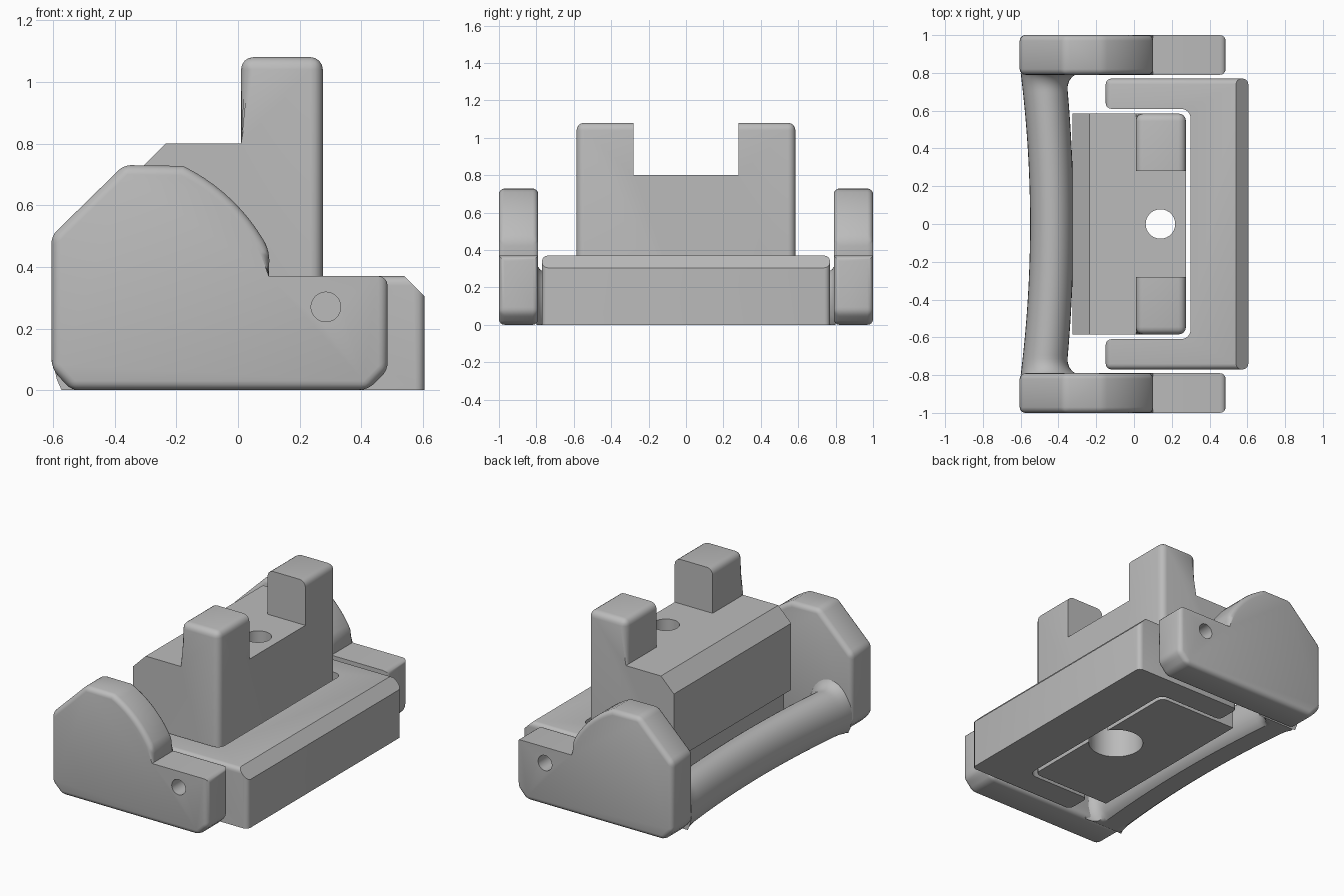
import bpy, bmesh, math
from mathutils import Vector

if "Cube" in bpy.data.objects:
    bpy.data.objects.remove(bpy.data.objects["Cube"], do_unlink=True)

grey = bpy.data.materials.new("plain_grey")
grey.use_nodes = True
grey.diffuse_color = (0.5, 0.5, 0.5, 1)
grey.node_tree.nodes["Principled BSDF"].inputs["Base Color"].default_value = (0.5, 0.5, 0.5, 1)


def finish(name, bm):
    bmesh.ops.recalc_face_normals(bm, faces=bm.faces)
    mesh = bpy.data.meshes.new(name)
    bm.to_mesh(mesh)
    bm.free()
    obj = bpy.data.objects.new(name, mesh)
    bpy.context.collection.objects.link(obj)
    mesh.materials.append(grey)
    return obj


def extrude(points, offset):
    """Solid from a closed 3D outline pushed along an offset."""
    bm = bmesh.new()
    face = bm.faces.new([bm.verts.new(p) for p in points])
    new = bmesh.ops.extrude_face_region(bm, geom=[face])["geom"]
    bmesh.ops.translate(bm, vec=offset, verts=[v for v in new if isinstance(v, bmesh.types.BMVert)])
    bmesh.ops.recalc_face_normals(bm, faces=bm.faces)
    return bm


def bevel(bm, rule, width, segments=4):
    edges = [e for e in bm.edges if rule(e.verts[0].co, e.verts[1].co, e)]
    bmesh.ops.bevel(bm, geom=edges, offset=width, segments=segments, profile=0.5,
                    affect='EDGES', clamp_overlap=True)


def cut(obj, cutter):
    bpy.context.view_layer.objects.active = obj
    mod = obj.modifiers.new("cut", 'BOOLEAN')
    mod.operation, mod.object, mod.solver = 'DIFFERENCE', cutter, 'EXACT'
    bpy.ops.object.modifier_apply(modifier=mod.name)
    bpy.data.objects.remove(cutter, do_unlink=True)


def cylinder(center, radius, depth, along_y=False):
    bm = bmesh.new()
    bmesh.ops.create_cone(bm, cap_ends=True, segments=40, radius1=radius, radius2=radius, depth=depth)
    obj = finish("cutter", bm)
    obj.location = center
    obj.rotation_euler.x = math.pi / 2 if along_y else 0
    obj.hide_render = True
    bpy.context.view_layer.update()
    return obj


def near(a, b):
    return abs(a - b) < 0.002


# Side plates: chamfered back, curved front shoulder, low pivot arm
ARM_Z, ARM_X, PIVOT = 0.37, 0.10, (0.285, 0.27)
arc = [(-0.45 + 0.62 * math.cos(a), 0.17 + 0.62 * math.sin(a))
       for a in (math.radians(64 - 37 * i / 10) for i in range(11))]
outline = [(-0.605, 0.07), (-0.54, 0), (0.42, 0), (0.485, 0.065), (0.485, ARM_Z),
           (ARM_X, ARM_Z)] + arc[::-1] + [(-0.37, 0.73), (-0.605, 0.5)]


def plate_edges(a, b, edge):
    along_arm = near(a.z, ARM_Z) and near(b.z, ARM_Z) and not near(a.x, b.x)
    inner_corner = near(a.x, ARM_X) and near(a.z, ARM_Z) and near(b.x, a.x) and near(a.z, b.z)
    along_arc = not near(a.y, b.y) and ARM_X > a.x > -0.18 and a.z > ARM_Z
    return not (along_arm or inner_corner or along_arc)


objects = []
for side, label in ((-1, "front"), (1, "back")):
    bm = extrude([(x, side * 0.79, z) for x, z in outline], (0, side * 0.21, 0))
    bevel(bm, plate_edges, 0.03)
    plate = finish(label + "_side_plate", bm)
    cut(plate, cylinder((PIVOT[0], side * 0.9, PIVOT[1]), 0.048, 0.5, True))
    objects.append(plate)

# Handle bar: bowed grip with a flat underside, flaring into the plates
bm = bmesh.new()
rings, COUNT, STEPS, END = [], 32, 60, 0.8
for i in range(STEPS + 1):
    y = -END * math.cos(math.pi * i / STEPS)
    bow = (y / END) ** 2
    t = max(0, abs(y) - (END - 0.09)) / 0.09
    flare = 0.09 * (1 - math.sqrt(max(0, 1 - t * t)))
    outer = -0.55 - 0.05 * bow
    inner = -0.32 - 0.04 * bow + flare
    top = 0.27 + 0.8 * flare
    ring = []
    for k in range(COUNT):
        a = 2 * math.pi * k / COUNT
        ring.append(bm.verts.new(((outer + inner) / 2 + (inner - outer) / 2 * math.cos(a), y,
                                  max(0, 0.12 + (top - 0.12) * math.sin(a)))))
    rings.append(ring)
for r, s in zip(rings, rings[1:]):
    for k in range(COUNT):
        n = (k + 1) % COUNT
        bm.faces.new((r[k], r[n], s[n], s[k]))
bm.faces.new(rings[0])
bm.faces.new(rings[-1])
objects.append(finish("handle_bar", bm))

# C-shaped base bracket around the block
half = [(0.605, 0.77), (-0.15, 0.77), (-0.15, 0.61), (0.30, 0.61)]
c_shape = half + [(x, -y) for x, y in reversed(half)]
bm = extrude([(x, y, 0) for x, y in c_shape], (0, 0, 0.37))
bevel(bm, lambda a, b, e: not near(a.z, b.z) and near(a.x, 0.30), 0.05)
bevel(bm, lambda a, b, e: near(a.x, 0.605) and near(b.x, 0.605) and near(a.z, 0.37) and near(b.z, 0.37), 0.065, 1)
bevel(bm, lambda a, b, e: (not near(a.z, b.z) and near(a.x, b.x) and (a.x < 0 or a.x > 0.6))
      or (near(a.z, 0.37) and near(b.z, 0.37) and near(a.y, b.y) and near(abs(a.y), 0.77))
      or (near(a.x, -0.15) and near(b.x, -0.15) and near(a.z, 0.37) and near(b.z, 0.37)), 0.03)
bracket = finish("base_bracket", bm)
for side in (-1, 1):
    cut(bracket, cylinder((PIVOT[0], side * 0.75, PIVOT[1]), 0.048, 0.2, True))
objects.append(bracket)

# Centre block with two prongs, a sloped back shoulder and an undercut
NOTCH = 0.28
undercut = [(-0.325 + 0.05 * math.sin(a), 0.24 + 0.05 * math.cos(a))
            for a in (math.pi / 2 * i / 6 for i in range(7))]
profile = [(0.275, 0), (0.275, 1.08), (0.01, 1.08), (0.01, 0.80), (-0.235, 0.80),
           (-0.325, 0.71)] + undercut + [(-0.275, 0)]
bm = extrude([(x, -0.585, z) for x, z in profile], (0, 1.17, 0))


def block_edges(a, b, edge):
    prong_top = near(a.z, 1.08) and near(b.z, 1.08)
    prong_side = near(a.x, 0.01) and near(b.x, 0.01) and near(a.y, b.y)
    upright = near(a.y, b.y) and near(a.x, b.x) and a.x > 0.2
    return prong_top or prong_side or upright


bevel(bm, block_edges, 0.04)
block = finish("centre_block", bm)
bm = bmesh.new()
bmesh.ops.create_cube(bm, size=1)
bmesh.ops.scale(bm, vec=(1, 2 * NOTCH, 0.6), verts=bm.verts)
bmesh.ops.translate(bm, vec=(0, 0, 1.1), verts=bm.verts)
notch = finish("notch_cutter", bm)
notch.hide_render = True
cut(block, notch)
cut(block, cylinder((0.14, 0, 0.5), 0.078, 1.4))
cut(block, cylinder((0.14, 0, 0), 0.16, 0.5))
objects.append(block)

# Smooth the rounded edges, keep the corners sharp
for obj in objects:
    bpy.ops.object.select_all(action='DESELECT')
    obj.select_set(True)
    bpy.context.view_layer.objects.active = obj
    bpy.ops.object.shade_smooth_by_angle(angle=math.radians(32))
